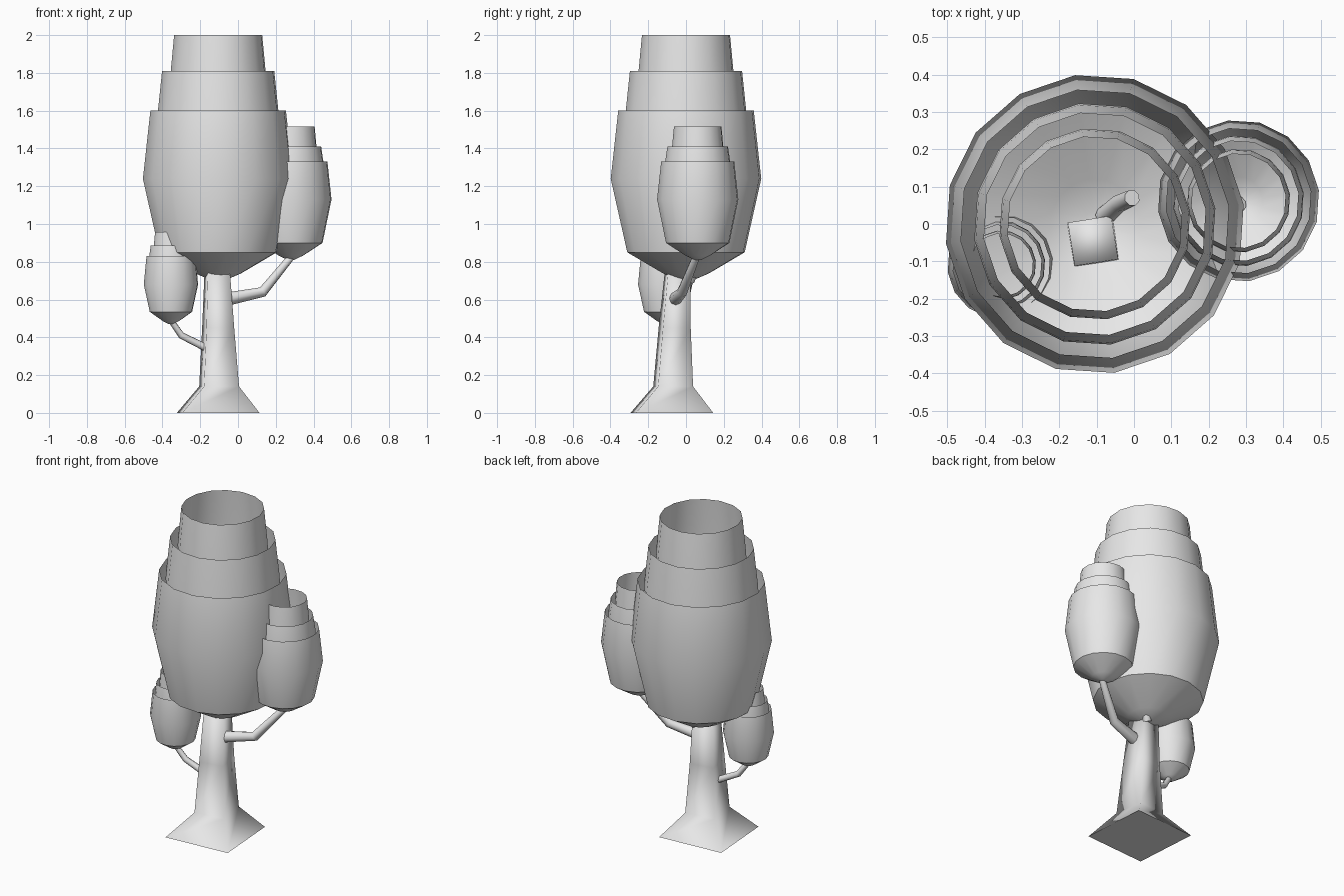
import bpy
import bmesh
from math import cos, sin, pi, radians
from mathutils import Vector

cube = bpy.data.objects.get("Cube")
if cube:
    bpy.data.objects.remove(cube, do_unlink=True)

grey = bpy.data.materials.new("light_grey")
grey.use_nodes = True
grey.diffuse_color = (0.8, 0.8, 0.8, 1)
grey.node_tree.nodes["Principled BSDF"].inputs["Base Color"].default_value = (0.8, 0.8, 0.8, 1)


def loft(name, rings, cap_start=False, cap_end=False, inward=False, smooth=40):
    """Skin a list of point rings into one smooth object."""
    bm = bmesh.new()
    loops = [[bm.verts.new(p) for p in ring] for ring in rings]
    n = len(loops[0])
    for low, high in zip(loops, loops[1:]):
        for i in range(n):
            j = (i + 1) % n
            bm.faces.new((low[i], low[j], high[j], high[i]))
    if cap_start:
        bm.faces.new(loops[0][::-1])
    if cap_end:
        bm.faces.new(loops[-1])
    if inward:
        bmesh.ops.reverse_faces(bm, faces=bm.faces[:])
    mesh = bpy.data.meshes.new(name)
    bm.to_mesh(mesh)
    bm.free()
    mesh.materials.append(grey)
    obj = bpy.data.objects.new(name, mesh)
    bpy.context.collection.objects.link(obj)
    bpy.ops.object.select_all(action='DESELECT')
    obj.select_set(True)
    bpy.context.view_layer.objects.active = obj
    bpy.ops.object.shade_smooth_by_angle(angle=radians(smooth))
    return obj


def ring(x, y, z, r, sides, turn):
    return [(x + r * cos(2 * pi * i / sides + turn),
             y + r * sin(2 * pi * i / sides + turn), z) for i in range(sides)]


def crown(name, x, y, radius, heights):
    """Open cup with two narrower open collars nested in its mouth."""
    bottom, shoulder, belly, rim, rim2, rim3 = heights
    step = shoulder - bottom
    tiers = {
        "cup": [(0.08, bottom), (0.3, bottom + step * 0.25), (0.78, shoulder),
                (1.0, belly), (0.9, rim)],
        "middle_collar": [(0.81, rim - step * 0.4), (0.8, rim), (0.745, rim2)],
        "top_collar": [(0.64, rim2 - step * 0.4), (0.63, rim2), (0.585, rim3)],
    }
    for part, profile in tiers.items():
        loft(f"{name}_{part}",
             [ring(x, y, z, radius * s, 16, radians(7.5)) for s, z in profile],
             cap_start=part == "cup", inward=True)


def branch(name, path, r_start, r_end):
    """Tapered tube along a bent path."""
    pts = [Vector(p) for p in path]
    rings = []
    for k, p in enumerate(pts):
        d = (pts[min(k + 1, len(pts) - 1)] - pts[max(k - 1, 0)]).normalized()
        q = d.to_track_quat('Z', 'Y')
        r = r_start + (r_end - r_start) * k / (len(pts) - 1)
        rings.append([p + q @ Vector(c) for c in ring(0, 0, 0, r, 8, 0)])
    loft(name, rings, True, True, smooth=50)


# Four-sided trunk with a flared foot
trunk_levels = [(-0.105, -0.075, 0, 0.29, 4), (-0.1, -0.068, 0.14, 0.132, 8),
                (-0.105, -0.06, 0.45, 0.105, 9), (-0.11, -0.045, 0.75, 0.083, 9)]
loft("trunk", [ring(x, y, z, r, 4, radians(45 + t)) for x, y, z, r, t in trunk_levels],
     True, True, smooth=100)

# Leaf crowns
crown("main_crown", -0.105, 0, 0.402, (0.7, 0.85, 1.24, 1.6, 1.81, 2.0))
crown("left_crown", 0.28, 0.062, 0.217, (0.81, 0.9, 1.13, 1.33, 1.41, 1.515))
crown("right_crown", -0.355, -0.11, 0.145, (0.47, 0.535, 0.68, 0.83, 0.885, 0.957))

# Branches
branch("left_branch", [(-0.07, -0.06, 0.6), (0.13, -0.02, 0.64), (0.285, 0.055, 0.83)], 0.036, 0.02)
branch("right_branch", [(-0.17, -0.07, 0.345), (-0.3, -0.09, 0.41), (-0.355, -0.11, 0.49)], 0.02, 0.016)
branch("inner_stub", [(-0.08, 0.02, 0.7), (-0.04, 0.055, 0.78), (-0.005, 0.07, 0.87)], 0.026, 0.022)
